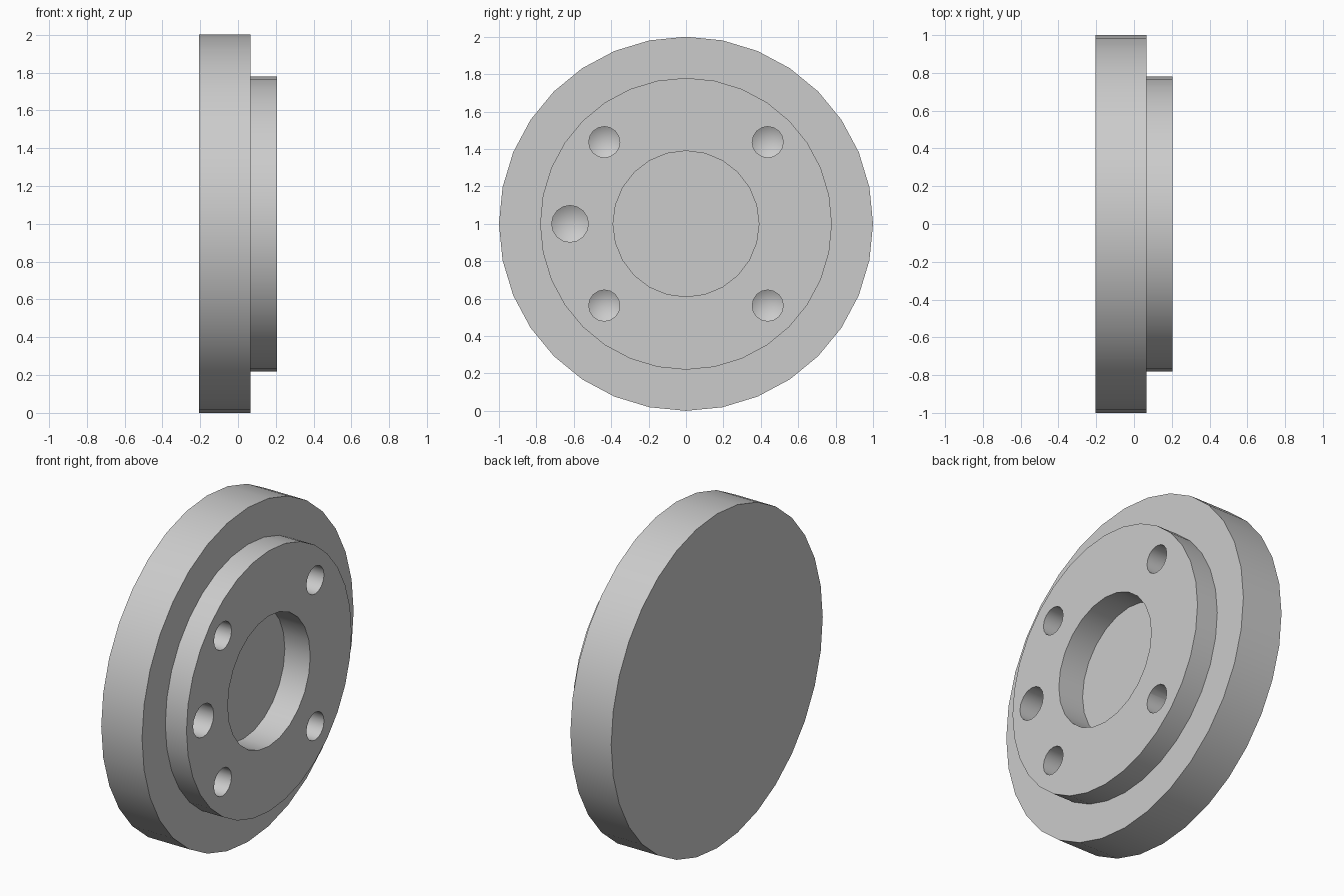
import bpy, bmesh, math
from mathutils import Matrix

cube = bpy.data.objects.get("Cube")
if cube:
    bpy.data.objects.remove(cube, do_unlink=True)

# Single plain grey finish
grey = bpy.data.materials.new("plain grey")
grey.use_nodes = True
colour = (0.6, 0.6, 0.6, 1)
grey.diffuse_color = colour
grey.node_tree.nodes["Principled BSDF"].inputs["Base Color"].default_value = colour


def drum(name, x0, x1, radius, sides, y=0.0, z=1.0, tip=0.0):
    """Cylinder along x from x0 to x1, with an optional cone beyond x0."""
    bm = bmesh.new()
    rings = []
    for x in (x0, x1):
        rings.append([bm.verts.new((x, y + radius * math.cos(a), z + radius * math.sin(a)))
                      for a in (math.tau * i / sides for i in range(sides))])
    low, high = rings
    bm.faces.new(high)
    apex = bm.verts.new((x0 - tip, y, z)) if tip else None
    if not tip:
        bm.faces.new(low[::-1])
    for i in range(sides):
        j = (i + 1) % sides
        bm.faces.new((low[i], low[j], high[j], high[i]))
        if tip:
            bm.faces.new((low[j], low[i], apex))
    bmesh.ops.recalc_face_normals(bm, faces=bm.faces)
    mesh = bpy.data.meshes.new(name)
    bm.to_mesh(mesh)
    bm.free()
    mesh.materials.append(grey)
    obj = bpy.data.objects.new(name, mesh)
    bpy.context.collection.objects.link(obj)
    return obj


def combine(target, tool, operation):
    """Apply a boolean to the target and discard the tool."""
    tool.hide_render = True
    mod = target.modifiers.new("boolean", "BOOLEAN")
    mod.operation = operation
    mod.solver = "EXACT"
    mod.object = tool
    bpy.context.view_layer.objects.active = target
    bpy.ops.object.modifier_apply(modifier=mod.name)
    bpy.data.objects.remove(tool, do_unlink=True)


# Wide disc with a raised boss on its right face
flange = drum("flange_disc", -0.205, 0.065, 1.0, 32)
combine(flange, drum("boss", -0.1, 0.205, 0.78, 32), "UNION")

# Shallow central bore
combine(flange, drum("centre_bore", 0.037, 0.4, 0.39, 24), "DIFFERENCE")

# Four drilled bolt holes and one larger locating hole
for sy in (-1, 1):
    for sz in (-1, 1):
        combine(flange, drum("bolt_hole", -0.05, 0.4, 0.083, 16,
                             sy * 0.437, 1 + sz * 0.437, 0.05), "DIFFERENCE")
combine(flange, drum("locating_hole", -0.05, 0.4, 0.098, 16, -0.62, 1.0, 0.06), "DIFFERENCE")

# Smooth round walls with crisp rims
bpy.ops.object.select_all(action="DESELECT")
flange.select_set(True)
bpy.context.view_layer.objects.active = flange
bpy.ops.object.shade_smooth_by_angle(angle=math.radians(30))
